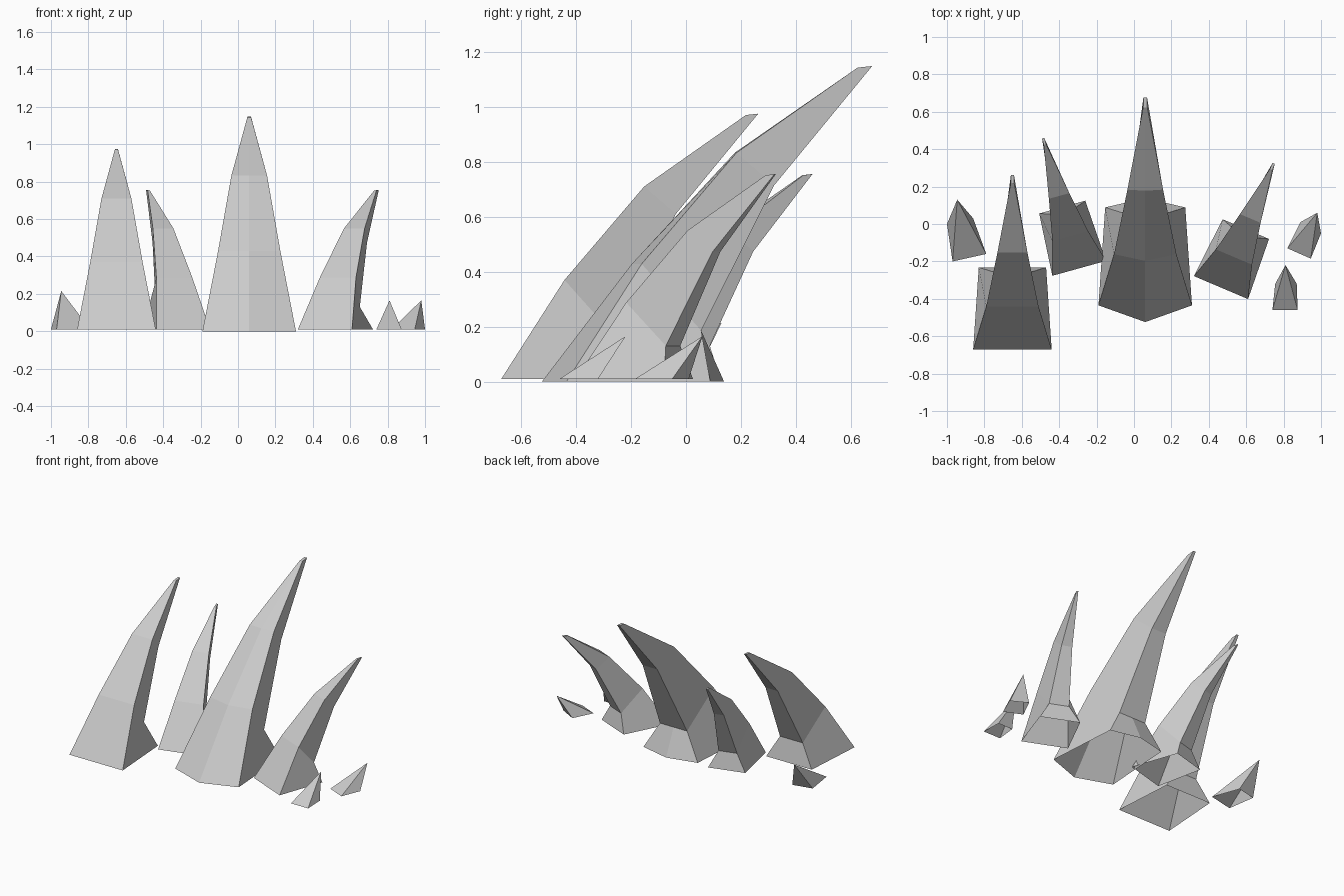
import bpy
import bmesh
from math import radians
from mathutils import Matrix, Vector

if "Cube" in bpy.data.objects:
    bpy.data.objects.remove(bpy.data.objects["Cube"])

# Curved spike rings, base to tip, measured from the middle of the front base edge:
# (front y, front z, front half width, back y, back z, back half width, front bulge, back bulge)
RINGS = [
    (0.00, 0.00, 0.210, 0.440, 0.00, 0.180, 0.075, 0.042),
    (0.23, 0.36, 0.140, 0.412, 0.156, 0.090, 0.030, 0.0),
    (0.52, 0.70, 0.080, 0.635, 0.600, 0.048, 0.005, 0.0),
    (0.89, 0.96, 0.009, 0.935, 0.965, 0.008, 0.0, 0.0),
]


def finish(name, bm):
    bmesh.ops.recalc_face_normals(bm, faces=bm.faces)
    mesh = bpy.data.meshes.new(name)
    bm.to_mesh(mesh)
    bm.free()
    bpy.context.collection.objects.link(bpy.data.objects.new(name, mesh))


def curved_spike(name, origin, turn, scale, width=1.0, ridged=False):
    """Bent spike, open underneath; a ridged one has centre edges front and back."""
    bm = bmesh.new()
    loops = []
    for fy, fz, fw, by, bz, bw, fb, bb in RINGS:
        pts = [(-fw, fy, fz), (fw, fy, fz), (bw, by, bz), (-bw, by, bz)]
        if ridged:
            pts.insert(1, (0, fy - fb, fz))
            pts.insert(4, (0, by + bb, bz))
        loops.append([bm.verts.new((x * width, y, z)) for x, y, z in pts])
    for low, high in zip(loops, loops[1:]):
        n = len(low)
        for i in range(n):
            j = (i + 1) % n
            bm.faces.new((low[i], low[j], high[j], high[i]))
    bm.faces.new(loops[-1])
    place = (Matrix.Translation(Vector(origin))
             @ Matrix.Rotation(radians(turn), 4, 'Z') @ Matrix.Scale(scale, 4))
    bm.transform(place)
    finish(name, bm)


def small_spike(name, base, tip):
    """Leaning four-sided point, open underneath."""
    bm = bmesh.new()
    ring = [bm.verts.new((x, y, 0.01)) for x, y in base]
    top = bm.verts.new(tip)
    for i in range(4):
        bm.faces.new((ring[i], ring[(i + 1) % 4], top))
    finish(name, bm)


# Large spikes
curved_spike("centre_spike", (0.06, -0.435, 0), 0, 1.19, ridged=True)
curved_spike("left_spike", (-0.65, -0.672, 0.01), 0, 1.0)
curved_spike("inner_left_spike", (-0.293, -0.237, 0.01), 15.5, 0.772, width=0.92)
curved_spike("right_spike", (0.465, -0.34, 0.01), -23, 0.772, width=0.97)

# Small spikes at the ends of the row
small_spike("small_left_spike",
            [(-0.97, -0.20), (-0.79, -0.16), (-0.86, 0.03), (-1.0, 0.0)],
            (-0.945, 0.13, 0.215))
small_spike("small_front_spike",
            [(0.74, -0.46), (0.875, -0.46), (0.87, -0.32), (0.755, -0.32)],
            (0.81, -0.22, 0.165))
small_spike("small_right_spike",
            [(0.82, -0.13), (0.945, -0.185), (1.0, -0.05), (0.89, 0.01)],
            (0.98, 0.06, 0.165))
